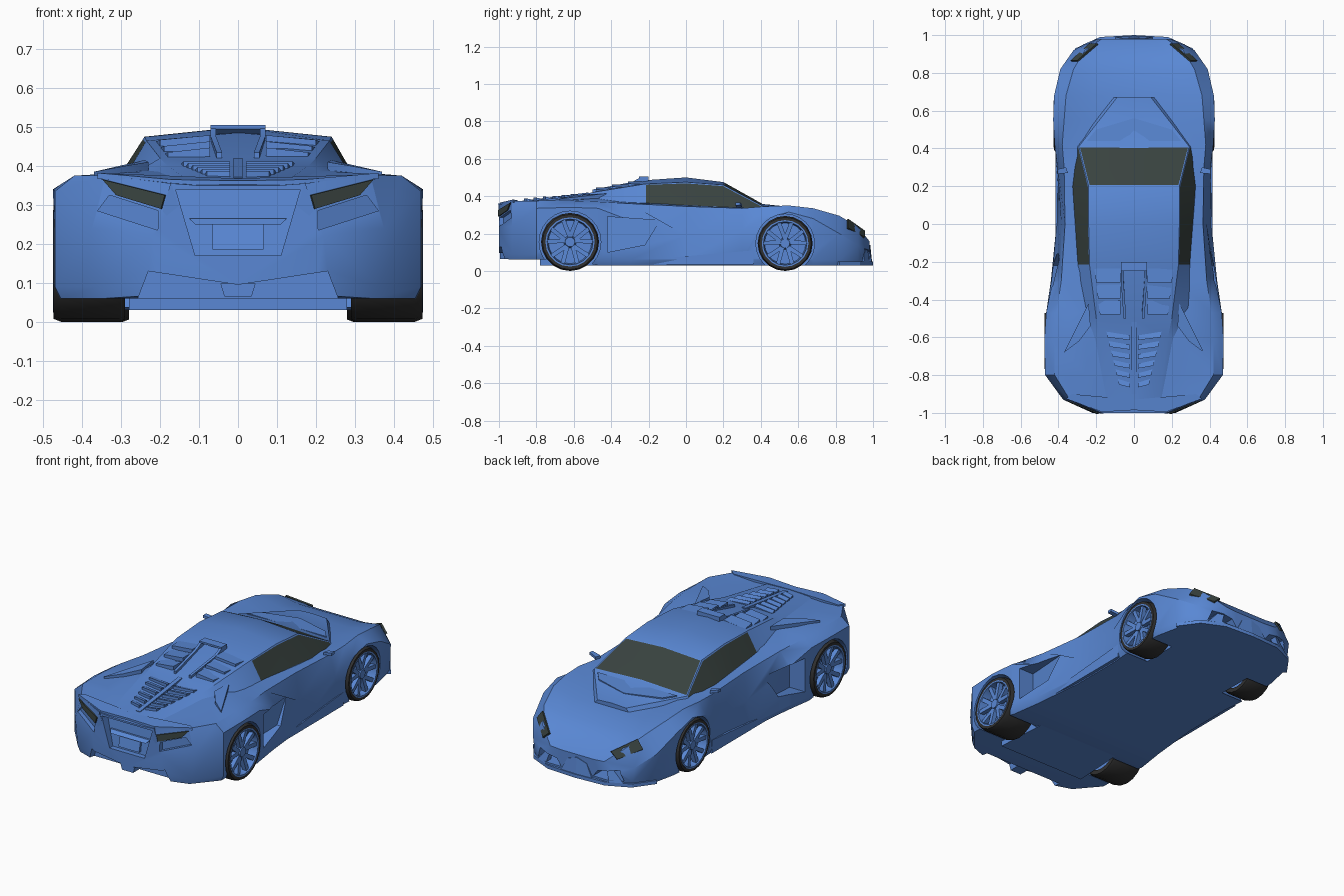
import bpy, bmesh
from math import sin, cos, pi
from mathutils import Vector

if "Cube" in bpy.data.objects:
    bpy.data.objects.remove(bpy.data.objects["Cube"])


def material(name, rgb):
    m = bpy.data.materials.new(name)
    m.diffuse_color = (*rgb, 1)
    m.use_nodes = True
    m.node_tree.nodes["Principled BSDF"].inputs["Base Color"].default_value = m.diffuse_color
    return m


BLUE = material("blue_paint", (0.10, 0.245, 0.66))
GLASS = material("dark_glass", (0.04, 0.055, 0.05))
RUBBER = material("rubber", (0.03, 0.03, 0.03))


def loft(name, rings, mat=BLUE, mirror=False, closed=False):
    """Skin a list of closed rings; cap the ends, or join last to first."""
    n, k = len(rings[0]), len(rings)
    faces = [(i * n + j, i * n + (j + 1) % n, (i + 1) % k * n + (j + 1) % n, (i + 1) % k * n + j)
             for i in range(k if closed else k - 1) for j in range(n)]
    if not closed:
        faces += [tuple(range(n)), tuple(range((k - 1) * n, k * n))]
    me = bpy.data.meshes.new(name)
    me.from_pydata([tuple(p) for r in rings for p in r], [], faces)
    bm = bmesh.new()
    bm.from_mesh(me)
    bmesh.ops.recalc_face_normals(bm, faces=bm.faces)
    bm.to_mesh(me)
    bm.free()
    me.materials.append(mat)
    ob = bpy.data.objects.new(name, me)
    bpy.context.collection.objects.link(ob)
    if mirror:
        ob.modifiers.new("mirror", "MIRROR")
    return ob


def solid(name, pts, vec, mat=BLUE, mirror=True):
    """Extrude one polygon along a vector."""
    return loft(name, [pts, [Vector(p) + Vector(vec) for p in pts]], mat, mirror)


def circle(x, y, z, r, n):
    return [(x, y + r * cos(2 * pi * i / n), z + r * sin(2 * pi * i / n)) for i in range(n)]


def both(half):
    """Close a half section, given from the sill up, with its mirror image."""
    return half + [(-x, y, z) for x, y, z in reversed(half) if x > 0]


def cut(ob, cutter):
    m = ob.modifiers.new("cut", "BOOLEAN")
    m.operation, m.object = "DIFFERENCE", cutter
    bpy.ops.object.select_all(action="DESELECT")
    ob.select_set(True)
    bpy.context.view_layer.objects.active = ob
    bpy.ops.object.modifier_apply(modifier=m.name)
    bpy.data.objects.remove(cutter)


# Lower body: y, floor z, sill x, widest x, widest z, shoulder x, shoulder z, deck z
body_rows = [
    (-1.00, .07, .20, .22, .22, .17, .355, .35),
    (-.93, .06, .36, .375, .24, .34, .375, .36),
    (-.80, .06, .47, .47, .335, .42, .375, .37),
    (-.62, .06, .475, .475, .34, .42, .375, .385),
    (-.47, .03, .465, .465, .335, .41, .37, .39),
    (-.30, .03, .44, .43, .27, .385, .36, .37),
    (0, .03, .41, .385, .19, .365, .345, .36),
    (.30, .03, .41, .405, .22, .37, .335, .345),
    (.42, .03, .42, .42, .28, .38, .345, .33),
    (.55, .03, .425, .428, .315, .37, .35, .315),
    (.68, .03, .415, .423, .28, .36, .335, .305),
    (.82, .03, .385, .39, .20, .32, .295, .275),
    (.92, .03, .31, .32, .14, .26, .235, .225),
    (.98, .03, .20, .21, .07, .17, .16, .155)]
body = loft("body", [both([(xl - .015, y, zb), (xl, y, zb + .03), (xm, y, zm), (xs, y, zs),
                           (xs * .6, y, zt), (0, y, zt)])
                     for y, zb, xl, xm, zm, xs, zs, zt in body_rows])

# Wheel arches, side intakes and openings in the nose and tail
REAR = dict(y=-.62, r=.155, x0=.29, x1=.474)
FRONT = dict(y=.53, r=.147, x0=.28, x1=.424)
for s in (1, -1):
    for w in (REAR, FRONT):
        cut(body, loft("arch", [circle(s * x, w["y"], w["r"], w["r"] + .01, 24) for x in (.265, .6)]))
    cut(body, loft("intake", [[(s * x, -.42, .29), (s * x2, -.14, .27), (s * x2, -.22, .14), (s * x, -.42, .10)]
                              for x, x2 in ((.36, .40), (.6, .64))]))
    cut(body, loft("nose_intake", [[(s * .10, y, .06), (s * .27, y, .06), (s * .25, y, .12), (s * .13, y, .10)]
                                   for y in (.88, 1.1)]))
    cut(body, loft("tail_vent", [[(s * .205, y, .235), (s * .36, y + .07, .285), (s * .33, y + .055, .325),
                                  (s * .205, y, .285)] for y in (-.975, -1.1)]))
cut(body, loft("plate_recess", [[(-.16, y, .34), (.16, y, .34), (.11, y2, .17), (-.11, y2, .17)]
                                for y, y2 in ((-.95, -.97), (-1.1, -1.1))]))
cut(body, loft("diffuser_recess", [[(-.23, y, .13), (0, y, .095), (.23, y, .13), (.28, y, .0), (-.28, y, .0)]
                                   for y in (-.93, -1.1)]))

# Cabin with engine cover and hood panel: y, base x, base z, edge x, edge z, centre z
cabin_rows = [
    (-.94, .18, .34, .13, .365, .365), (-.60, .26, .36, .18, .40, .395), (-.50, .30, .36, .20, .42, .42),
    (-.22, .30, .355, .235, .465, .485), (0, .315, .345, .24, .475, .50), (.20, .33, .335, .24, .46, .475),
    (.41, .31, .32, .292, .348, .358), (.67, .12, .29, .09, .325, .33)]
cabin = loft("cabin", [both([(xc, y, zc), (xr, y, zr), (0, y, zt)]) for y, xc, zc, xr, zr, zt in cabin_rows])

# Windscreen and side windows are inset faces of the cabin
cabin.data.materials.append(GLASS)
bm = bmesh.new()
bm.from_mesh(cabin.data)
bm.faces.ensure_lookup_table()
groups = [[bm.faces[i] for i in ids] for ids in ([26, 27], [15, 20, 25], [18, 23, 28])]
for panes in groups:
    bmesh.ops.inset_region(bm, faces=panes, thickness=.008)
    for f in panes:
        f.material_index = 1
bm.to_mesh(cabin.data)
bm.free()

# Roof scoop between the louvres
solid("scoop_wall", [(.07, -.20, .50), (.07, -.24, .502), (.07, -.29, .475), (.055, -.50, .435),
                     (.055, -.50, .40), (.07, -.20, .42)], (-.014, 0, 0))
solid("scoop_lid", [(-.07, -.20, .505), (-.07, -.25, .505), (-.07, -.25, .495), (-.07, -.20, .48)],
      (.14, 0, 0), mirror=False)
for i in range(3):
    y, z = -.235 - .085 * i, .477 - .016 * i
    solid("roof_louvre", [(.072, y, z), (.21 - .01 * i, y, z - .014), (.20 - .01 * i, y - .075, z - .01),
                          (.072, y - .075, z + .002)], (0, 0, -.022))

# Engine cover slats in a V
for i in range(6):
    y, z, w = -.57 - .05 * i, .406 - .005 * i, .145 - .012 * i
    solid("engine_slat", [(.02, y - .02, z), (w, y, z), (w - .005, y - .03, z + .006), (.02, y - .045, z + .006)],
          (0, 0, -.02))
solid("engine_spine", [(.012, -.52, .42), (.012, -.90, .372), (.012, -.90, .35), (.012, -.52, .38)],
      (-.024, 0, 0), mirror=False)
solid("deck_flap", [(.24, -.42, .415), (.37, -.68, .385), (.29, -.62, .40), (.23, -.54, .41)], (0, 0, -.04))
solid("rear_lip", [(0, -.985, .362), (.17, -.995, .365), (.36, -.925, .382), (.33, -.90, .378), (0, -.93, .368)],
      (0, 0, -.015))

# Tail: lights, upright fins, plate surround and diffuser
solid("tail_light", [(.185, -1.0, .325), (.345, -.935, .365), (.31, -.95, .325), (.195, -1.0, .29)],
      (.003, -.006, 0), GLASS)
solid("tail_fin", [(.172, -.992, .36), (.225, -.982, .17), (.20, -.982, .14), (.125, -.982, .20)], (0, -.012, 0))
solid("plate_frame", [(-.125, -.97, .265), (.125, -.97, .265), (.11, -.99, .25), (-.11, -.99, .25)],
      (0, .02, 0), mirror=False)
solid("plate", [(-.065, -.97, .25), (.065, -.97, .25), (.065, -.985, .185), (-.065, -.985, .185)],
      (0, .03, 0), mirror=False)
solid("bumper_block", [(-.045, -.995, .098), (.045, -.995, .098), (.035, -.995, .065), (-.035, -.995, .065)],
      (0, .10, 0), mirror=False)
solid("diffuser", [(-.28, -.78, .03), (.28, -.78, .03), (.26, -.45, .03), (-.26, -.45, .03)],
      (0, 0, .035), mirror=False)

# Nose: splitter, blades and headlights
solid("splitter", [(0, 1.0, .03), (.18, .99, .03), (.31, .93, .03), (.39, .82, .03), (.36, .80, .03), (0, .90, .03)],
      (0, 0, .02))
solid("nose_blade", [(.16, .965, .175), (.27, .95, .05), (.20, .98, .05)], (0, -.04, 0))
solid("nose_strut", [(0, .985, .14), (.06, .982, .12), (.10, .99, .045), (0, .995, .045)], (0, -.04, 0))
solid("headlight", [(.295, .86, .274), (.19, .95, .21), (.23, .95, .175), (.33, .86, .225)],
      (.006, .006, .006), GLASS)

# Hood crease panel, mirrors and sills
solid("hood_crease", [(0, .44, .352), (.25, .44, .352), (.20, .50, .348), (0, .56, .345)], (0, 0, -.02))
solid("wing_mirror", [(.35, .27, .34), (.36, .30, .34), (.405, .29, .352), (.405, .265, .35)], (0, 0, .015))
solid("sill", [(.385, .36, .035), (.385, -.43, .035), (.385, -.43, .085), (.385, -.10, .07), (.385, .36, .11)],
      (.03, 0, 0))

# Wheels: lathed tyre and rim, ten forked spokes and a hub
for tag, w in (("rear", REAR), ("front", FRONT)):
    y0, r, x0, x1 = w["y"], w["r"], w["x0"], w["x1"]

    def lathe(name, profile, mat, n=20):
        loft(name, [[(x, y0 + q * cos(2 * pi * i / n), r + q * sin(2 * pi * i / n)) for x, q in profile]
                    for i in range(n)], mat, mirror=True, closed=True)

    lathe(tag + "_tyre", [(x0, r * .8), (x0, r * .96), (x0 + .015, r), (x1 - .02, r), (x1, r * .95),
                          (x1, r * .84), (x1 - .03, r * .8)], RUBBER)
    lathe(tag + "_rim", [(x1 - .06, r * .81), (x1 + .001, r * .85), (x1 + .001, r * .79), (x1 - .06, r * .74)], BLUE)
    loft(tag + "_brake_disc", [circle(x, y0, r, r * .8, 20) for x in (x0 + .01, x1 - .05)], BLUE, True)
    loft(tag + "_hub", [circle(x1 - .06, y0, r, r * .24, 10), circle(x1 - .008, y0, r, r * .17, 10)], BLUE, True)
    for i in range(10):
        a = 2 * pi * (i // 2) / 5 + pi / 2
        b = a + (.3 if i % 2 else -.3)
        hub, tip = (Vector((0, cos(t) * q, sin(t) * q)) for t, q in ((a, r * .15), (b, r * .8)))
        side = Vector((0, -sin(b), cos(b))) * r * .075
        base = Vector((x1 - .015, y0, r))
        lift = Vector((.008, 0, 0))
        solid(tag + "_spoke", [base + hub - side, base + tip + lift - side, base + tip + lift + side,
                               base + hub + side], (-.025, 0, 0))

# Smooth panels, sharp creases
bpy.ops.object.select_all(action="SELECT")
bpy.context.view_layer.objects.active = body
bpy.ops.object.shade_smooth_by_angle(angle=.5)
